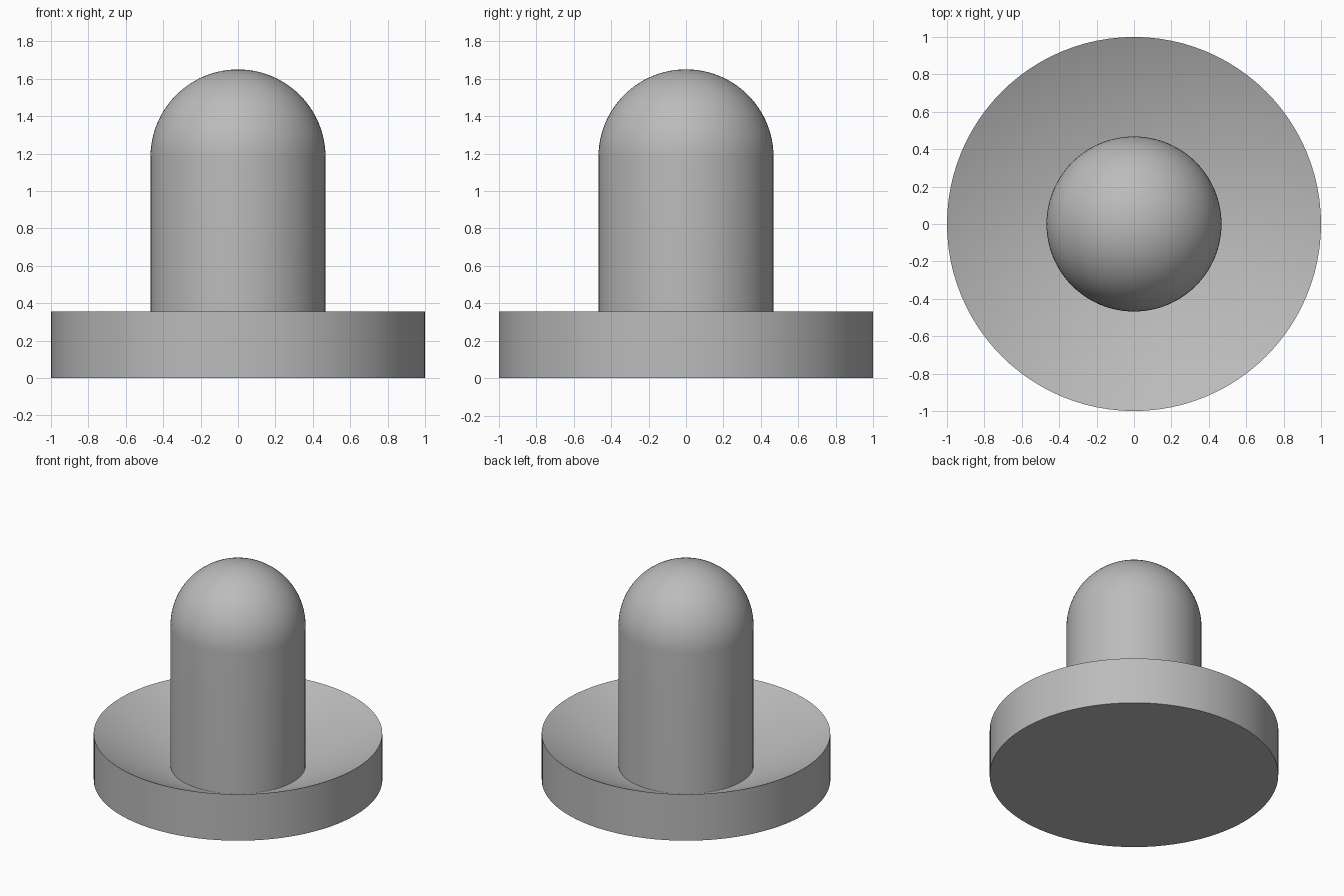
import bpy
import bmesh
from math import sin, cos, pi, radians

cube = bpy.data.objects.get("Cube")
if cube:
    bpy.data.objects.remove(cube, do_unlink=True)

SEGMENTS = 96
BASE_RADIUS, RIM_HEIGHT = 1.0, 0.355
POST_RADIUS, DISH_HEIGHT, TOP = 0.468, 0.11, 1.65

grey = bpy.data.materials.new("plain_grey")
grey.use_nodes = True
colour = (0.5, 0.5, 0.5, 1)
grey.diffuse_color = colour
grey.node_tree.nodes["Principled BSDF"].inputs["Base Color"].default_value = colour


def lathe(name, profile):
    """Revolve (radius, height) points around z into a closed solid."""
    bm = bmesh.new()
    verts = [bm.verts.new((r, 0, z)) for r, z in profile]
    edges = [bm.edges.new(pair) for pair in zip(verts, verts[1:])]
    bmesh.ops.spin(bm, geom=verts + edges, cent=(0, 0, 0), axis=(0, 0, 1),
                   angle=2 * pi, steps=SEGMENTS)
    bmesh.ops.remove_doubles(bm, verts=bm.verts, dist=1e-4)
    bmesh.ops.recalc_face_normals(bm, faces=bm.faces)
    mesh = bpy.data.meshes.new(name)
    bm.to_mesh(mesh)
    bm.free()
    mesh.materials.append(grey)
    obj = bpy.data.objects.new(name, mesh)
    bpy.context.collection.objects.link(obj)
    bpy.ops.object.select_all(action="DESELECT")
    obj.select_set(True)
    bpy.context.view_layer.objects.active = obj
    bpy.ops.object.shade_smooth_by_angle(angle=radians(30))
    return obj


# Round base whose top slopes down from the rim to the post
lathe("dished_base", [(0, 0), (BASE_RADIUS, 0), (BASE_RADIUS, RIM_HEIGHT),
                      (POST_RADIUS, DISH_HEIGHT), (0, DISH_HEIGHT)])

# Upright post with a hemispherical top, sunk slightly into the base
RINGS = 24
dome = [(POST_RADIUS * cos(i * pi / 2 / RINGS),
         TOP - POST_RADIUS + POST_RADIUS * sin(i * pi / 2 / RINGS))
        for i in range(RINGS)]
sunk = DISH_HEIGHT - 0.02
lathe("domed_post", [(0, sunk), (POST_RADIUS, sunk)] + dome + [(0, TOP)])
